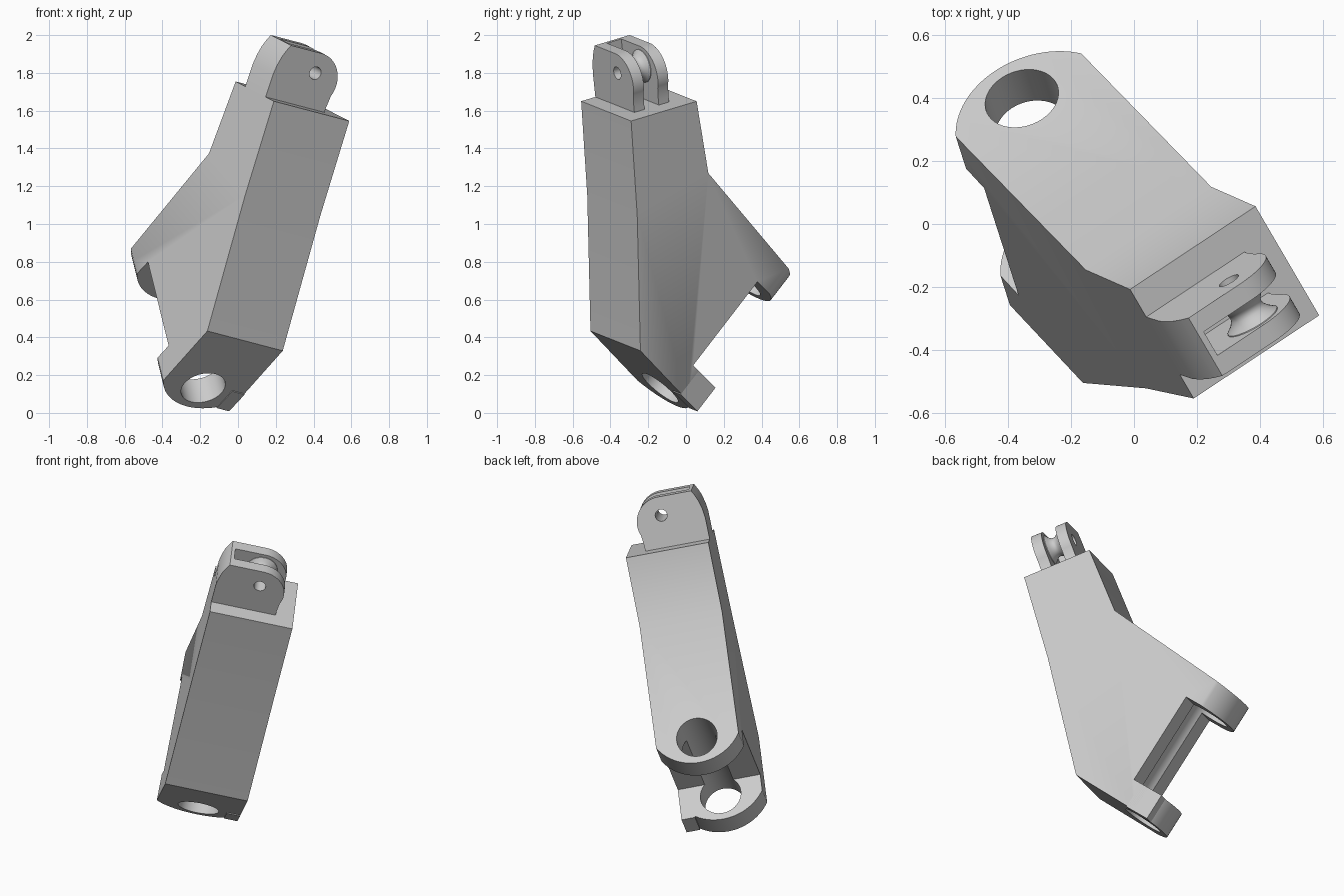
import bpy, bmesh, math
from mathutils import Vector

if "Cube" in bpy.data.objects:
    bpy.data.objects.remove(bpy.data.objects["Cube"], do_unlink=True)

# Tilted part frame: W across the width, D front to back, U along the body
C = Vector((0.19, -0.555, 1.65))
W = Vector((0.815, 0.54, -0.214)).normalized()
D = Vector((-0.494, 0.83, 0.253))
D = (D - W * D.dot(W)).normalized()
U = W.cross(D)
WIDTH = 0.49

# Lug frame: A points along the lugs, N along the big bore
P = C + D * 0.217 - U * 1.686
A = (D * 0.614 - U * 0.79).normalized()
N = (D * 0.79 + U * 0.614).normalized()

grey = bpy.data.materials.new("light grey")
grey.use_nodes = True
grey.diffuse_color = (0.6, 0.6, 0.6, 1)
grey.node_tree.nodes["Principled BSDF"].inputs["Base Color"].default_value = (0.6, 0.6, 0.6, 1)


def add_object(name, bm):
    bmesh.ops.recalc_face_normals(bm, faces=bm.faces)
    mesh = bpy.data.meshes.new(name)
    bm.to_mesh(mesh)
    bm.free()
    mesh.materials.append(grey)
    obj = bpy.data.objects.new(name, mesh)
    bpy.context.scene.collection.objects.link(obj)
    return obj


def prism(name, points, origin, x, y, z, low, high):
    """Extrude a flat outline (x, y) along z."""
    bm = bmesh.new()
    face = bm.faces.new([bm.verts.new(origin + x * a + y * b + z * low) for a, b in points])
    side = bmesh.ops.extrude_face_region(bm, geom=[face])
    verts = [v for v in side["geom"] if isinstance(v, bmesh.types.BMVert)]
    bmesh.ops.translate(bm, vec=z * (high - low), verts=verts)
    return add_object(name, bm)


def arc(cx, cy, r, start, end, steps):
    angles = [math.radians(start + (end - start) * i / steps) for i in range(steps + 1)]
    return [(cx + r * math.cos(t), cy + r * math.sin(t)) for t in angles]


def carve(obj, steps):
    """Run boolean steps, bake them and drop the cutters."""
    for cutter, mode in steps:
        cutter.hide_render = True
        mod = obj.modifiers.new(cutter.name, "BOOLEAN")
        mod.operation, mod.solver, mod.object = mode, "EXACT", cutter
    graph = bpy.context.evaluated_depsgraph_get()
    baked = bpy.data.meshes.new_from_object(obj.evaluated_get(graph))
    obj.modifiers.clear()
    obj.data = baked
    for cutter, _ in steps:
        bpy.data.objects.remove(cutter, do_unlink=True)


def lug_point(a, n):
    v = P + A * a + N * n - C
    return v.dot(D), v.dot(U)


# Body: side profile with the pocket between the two lugs
profile = [(0, 0), (-0.024, -0.52), (-0.093, -1.264),
           lug_point(0.08, 0), lug_point(0.08, 0.16), lug_point(-0.2, 0.16),
           lug_point(-0.2, 0.73), lug_point(0.08, 0.73),
           (0.963, -1.2), (0.44, -0.41), (0.415, 0)]
body = prism("body", profile, C, D, U, W, 0, WIDTH)

# Rounded lug ends, and the bore through both lugs
half, sag = WIDTH / 2, 0.14
radius = (half ** 2 + sag ** 2) / (2 * sag)
spread = math.degrees(math.asin(half / radius))
tip = arc(half, 0.045 - radius, radius, 90 - spread, 90 + spread, 32)
outline = [(-0.1, tip[-1][1]), (-0.1, -3), (0.6, -3), (0.6, tip[0][1])]
rounding = prism("rounding", tip + outline, P, W, A, N, -2, 3)
bore = prism("bore", arc(half, -0.115, 0.12, 0, 352.5, 47), P, W, A, N, -0.5, 1.5)
carve(body, [(rounding, "INTERSECT"), (bore, "DIFFERENCE")])

# Square stop on one side of the lower lug
stop = prism("lower_lug_stop", [(0.41, -0.15), (WIDTH, -0.15), (WIDTH, 0), (0.41, 0)],
             P, W, A, N, 0, 0.16)

# Clevis on top: two rounded plates joined by a curved wall
plate = [(0, -0.02), (0, 0.13), (0.006, 0.18), (0.018, 0.23), (0.033, 0.268), (0.05, 0.3)]
plate += arc(0.25, 0.15, 0.15, 90, -22, 20) + [(0.383, 0.03), (0.383, -0.02)]
clevis = prism("clevis", plate, C, W, U, D, 0.09, 0.31)
slot = prism("slot", [(0.07, -0.1), (0.6, -0.1), (0.6, 0.5), (0.07, 0.5)],
             C, W, U, D, 0.155, 0.245)
pin_hole = prism("pin_hole", arc(0.25, 0.19, 0.035, 0, 345, 23), C, W, U, D, 0, 0.5)
carve(clevis, [(slot, "DIFFERENCE"), (pin_hole, "DIFFERENCE")])

# Waisted spool between the clevis plates, lathed around the pin hole
section = [(0.035, 0.15), (0.092, 0.15), (0.09, 0.158), (0.072, 0.172), (0.06, 0.188),
           (0.057, 0.2), (0.06, 0.212), (0.072, 0.228), (0.09, 0.242), (0.092, 0.25),
           (0.035, 0.25)]
bm = bmesh.new()
centre = C + W * 0.25 + U * 0.19
ring = [bm.verts.new(centre + W * r + D * p) for r, p in section]
edges = [bm.edges.new((ring[i - 1], ring[i])) for i in range(len(ring))]
bmesh.ops.spin(bm, geom=ring + edges, cent=centre, axis=D, angle=math.tau, steps=32,
               use_merge=True)
bmesh.ops.remove_doubles(bm, verts=bm.verts, dist=0.0005)
spool = add_object("spool", bm)

# Smooth shading with crisp corners
for obj in bpy.context.view_layer.objects:
    obj.select_set(False)
for obj in (body, stop, clevis, spool):
    obj.select_set(True)
bpy.context.view_layer.objects.active = body
bpy.ops.object.shade_smooth_by_angle(angle=math.radians(35))
